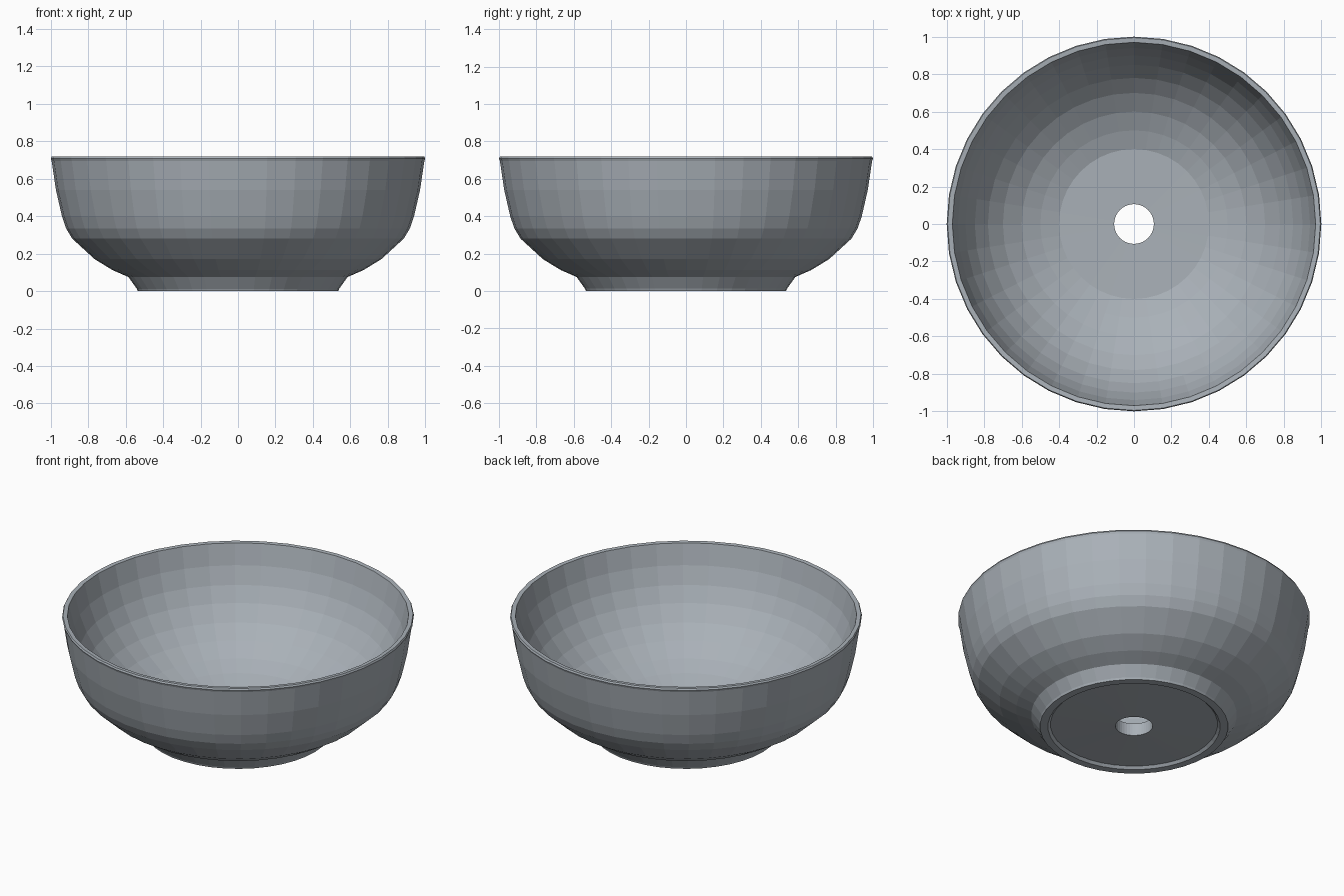
import bpy, bmesh, math

if "Cube" in bpy.data.objects:
    bpy.data.objects.remove(bpy.data.objects["Cube"])

SEGMENTS = 40

# one glazed grey-blue colour
grey = bpy.data.materials.new("slate_grey")
grey.diffuse_color = (0.40, 0.44, 0.48, 1.0)
grey.use_nodes = True
grey.node_tree.nodes["Principled BSDF"].inputs["Base Color"].default_value = grey.diffuse_color

# closed cross-section (radius, height): outside, rim, inside, drain hole, foot recess
profile = [
    (0.535, 0.0), (0.54, 0.012), (0.585, 0.075), (0.67, 0.112), (0.765, 0.17),
    (0.885, 0.28), (0.918, 0.335), (0.94, 0.40), (0.972, 0.54),
    (0.995, 0.695), (1.0, 0.708), (0.995, 0.718),
    (0.970, 0.716), (0.94, 0.59), (0.90, 0.485),
    (0.85, 0.395), (0.78, 0.305), (0.70, 0.23), (0.60, 0.163),
    (0.50, 0.118), (0.40, 0.085),
    (0.106, 0.08), (0.106, 0.003),
    (0.475, 0.015), (0.49, 0.0),
]

# spin the section into the bowl
bm = bmesh.new()
rings = []
for i in range(SEGMENTS):
    a = 2 * math.pi * i / SEGMENTS
    rings.append([bm.verts.new((r * math.cos(a), r * math.sin(a), z)) for r, z in profile])
n = len(profile)
for i in range(SEGMENTS):
    p, q = rings[i], rings[(i + 1) % SEGMENTS]
    for j in range(n):
        k = (j + 1) % n
        bm.faces.new((p[j], q[j], q[k], p[k]))
bmesh.ops.recalc_face_normals(bm, faces=bm.faces)
mesh = bpy.data.meshes.new("bowl")
bm.to_mesh(mesh)
bm.free()
mesh.materials.append(grey)
bowl = bpy.data.objects.new("bowl", mesh)
bpy.context.collection.objects.link(bowl)
